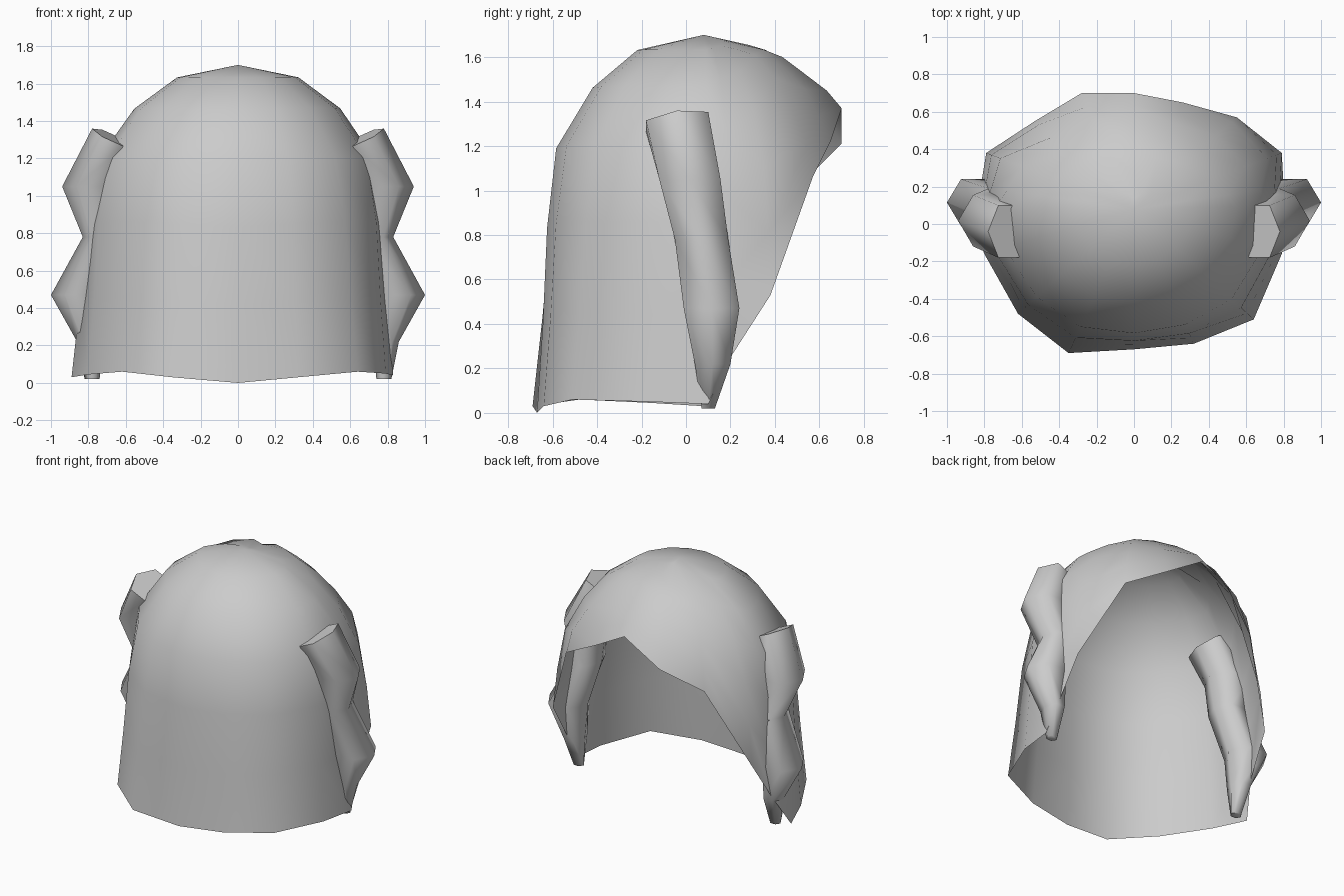
import bpy, bmesh, math
from mathutils import Vector

cube = bpy.data.objects.get("Cube")
if cube:
    bpy.data.objects.remove(cube)

grey = bpy.data.materials.new("soft_grey")
grey.use_nodes = True
grey.diffuse_color = (0.6, 0.6, 0.6, 1)
grey.node_tree.nodes["Principled BSDF"].inputs["Base Color"].default_value = (0.6, 0.6, 0.6, 1)


def finish(name, bm, angle):
    bmesh.ops.recalc_face_normals(bm, faces=bm.faces)
    mesh = bpy.data.meshes.new(name)
    bm.to_mesh(mesh)
    bm.free()
    mesh.materials.append(grey)
    obj = bpy.data.objects.new(name, mesh)
    bpy.context.collection.objects.link(obj)
    bpy.ops.object.select_all(action='DESELECT')
    obj.select_set(True)
    bpy.context.view_layer.objects.active = obj
    bpy.ops.object.shade_smooth_by_angle(angle=math.radians(angle))


# Elliptical dome: crown, base radii, and profile of height and relative radius
APEX = Vector((0, 0.08, 1.70))
RADIUS_X, RADIUS_Y = 0.83, 0.75
PROFILE = [(0, 1), (0.4, 0.965), (0.83, 0.94), (1.19, 0.885),
           (1.46, 0.67), (1.63, 0.41), (1.70, 0)]


def radius(z):
    for (z0, r0), (z1, r1) in zip(PROFILE, PROFILE[1:]):
        if z <= z1:
            return r0 + (r1 - r0) * (z - z0) / (z1 - z0)
    return 0


# Open rim of the shell, around from the front centre
RIM = [(0, -0.67, 0), (0.32, -0.64, 0.03), (0.64, -0.51, 0.06), (0.79, -0.16, 0.05),
       (0.83, 0.1, 0.04), (0.8, 0.2, 0.25), (0.79, 0.38, 0.53),
       (0.55, 0.57, 1.06), (0.26, 0.65, 1.22), (0, 0.7, 1.37),
       (-0.28, 0.7, 1.21), (-0.53, 0.55, 1.06), (-0.79, 0.38, 0.53),
       (-0.82, 0.2, 0.25), (-0.89, 0.08, 0.03), (-0.8, -0.16, 0.045),
       (-0.62, -0.48, 0.06), (-0.35, -0.69, 0.03)]
STEPS = (0.04, 0.14, 0.3, 0.51, 0.76, 1)

# Hair shell: a meridian from the crown, easing off the dome to each rim point
bm = bmesh.new()
crown = bm.verts.new(APEX)
columns = []
for x, y, rim_z in RIM:
    dy = y - APEX.y
    reach = math.hypot(x / RADIUS_X, dy / RADIUS_Y)
    flare = reach / radius(rim_z) - 1
    column = []
    for s in STEPS:
        z = APEX.z - (APEX.z - rim_z) * s
        k = radius(z) * (1 + flare * s) / reach
        column.append(bm.verts.new((x * k, APEX.y + dy * k, z)))
    columns.append(column)
for i, a in enumerate(columns):
    b = columns[(i + 1) % len(columns)]
    bm.faces.new((crown, a[0], b[0]))
    for j in range(len(STEPS) - 1):
        bm.faces.new((a[j], a[j + 1], b[j + 1], b[j]))
finish("hair_shell", bm, 180)

# Wavy side locks: height, inner x, outer x, front y, back y, tilt
LOCK = [(1.31, 0.56, 0.78, -0.18, 0.1, 0.45), (1.05, 0.62, 0.94, -0.12, 0.155, 0),
        (0.78, 0.62, 0.83, -0.05, 0.19, 0), (0.47, 0.7, 1, -0.01, 0.24, 0),
        (0.22, 0.72, 0.86, 0.04, 0.2, 0), (0.02, 0.74, 0.82, 0.07, 0.13, 0)]
SIDES = 6
for side, name in ((1, "left_lock"), (-1, "right_lock")):
    bm = bmesh.new()
    rings = []
    for z, x0, x1, y0, y1, tilt in LOCK:
        ring = []
        for i in range(SIDES):
            a = math.tau * i / SIDES
            dx = math.cos(a) * (x1 - x0) / 2
            dy = math.sin(a) / math.sin(math.pi / 3) * (y1 - y0) / 2
            ring.append(bm.verts.new((side * ((x0 + x1) / 2 + dx), (y0 + y1) / 2 + dy,
                                      z + tilt * dx + tilt * 0.3 * dy)))
        rings.append(ring)
    for a, b in zip(rings, rings[1:]):
        for i in range(SIDES):
            j = (i + 1) % SIDES
            bm.faces.new((a[i], a[j], b[j], b[i]))
    bm.faces.new(rings[0])
    bm.faces.new(rings[-1])
    finish(name, bm, 78)
